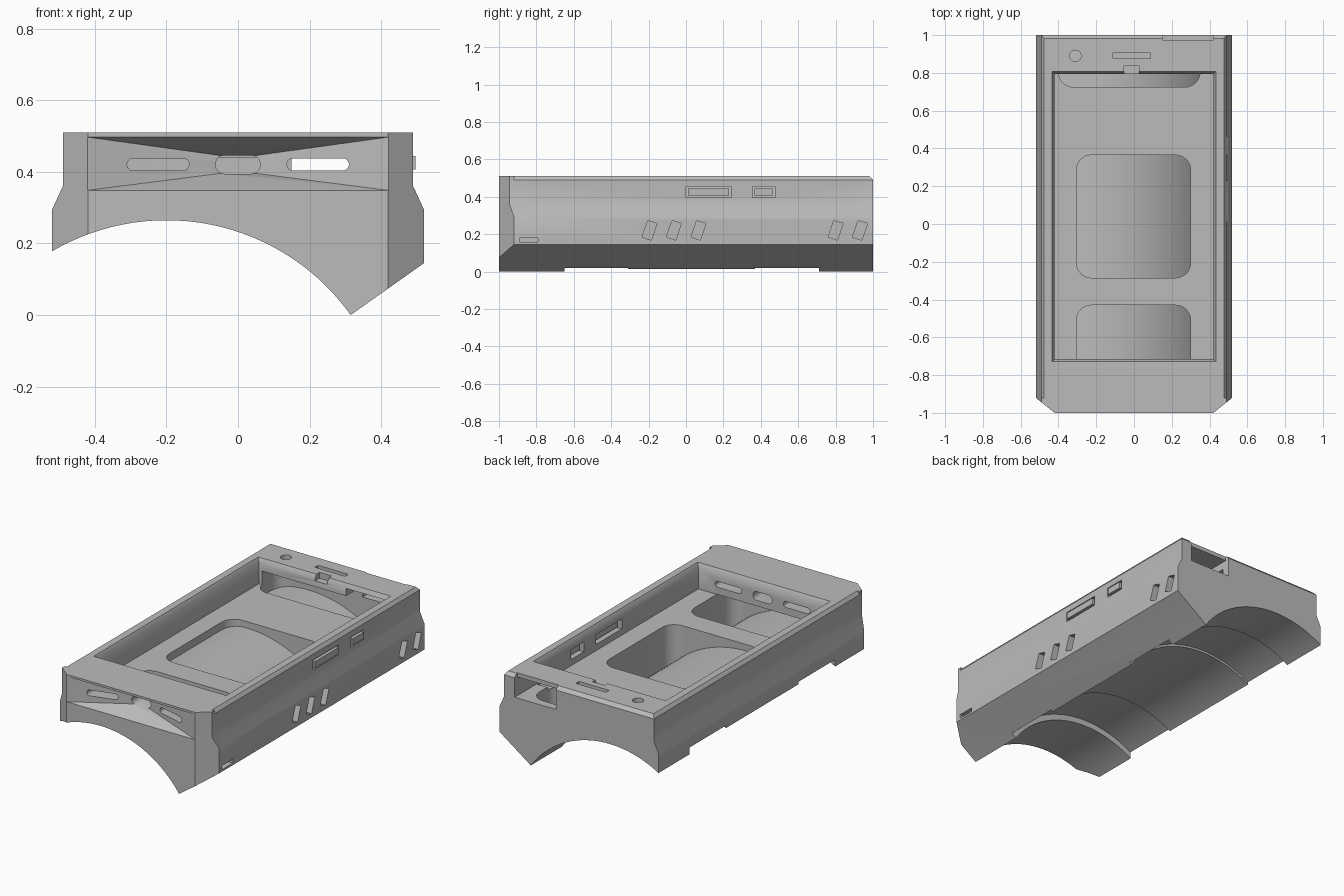
import bpy, bmesh
from math import sin, cos, pi
from mathutils import Vector

cube = bpy.data.objects.get("Cube")
if cube:
    bpy.data.objects.remove(cube, do_unlink=True)

grey = bpy.data.materials.new("matte grey")
grey.use_nodes = True
grey.diffuse_color = (0.5, 0.5, 0.5, 1)
grey.node_tree.nodes["Principled BSDF"].inputs["Base Color"].default_value = (0.5, 0.5, 0.5, 1)

ARCH_X, ARCH_Z, ARCH_R = -0.2, -0.368, 0.633


def loft(name, ring_a, ring_b):
    """Closed solid between two matching rings of points."""
    bm = bmesh.new()
    a = [bm.verts.new(p) for p in ring_a]
    b = [bm.verts.new(p) for p in ring_b]
    bm.faces.new(a)
    bm.faces.new(b)
    for i in range(len(a)):
        j = (i + 1) % len(a)
        bm.faces.new((a[i], a[j], b[j], b[i]))
    bmesh.ops.recalc_face_normals(bm, faces=bm.faces)
    mesh = bpy.data.meshes.new(name)
    bm.to_mesh(mesh)
    bm.free()
    mesh.materials.append(grey)
    obj = bpy.data.objects.new(name, mesh)
    bpy.context.collection.objects.link(obj)
    return obj


def prism(name, pts, axis, lo, hi):
    """Extrude a 2D outline along an axis; the outline keeps x, y, z order."""
    def place(p, t):
        v = list(p)
        v.insert("xyz".index(axis), t)
        return Vector(v)
    return loft(name, [place(p, lo) for p in pts], [place(p, hi) for p in pts])


def rounded(a0, a1, b0, b1, r, steps=8):
    """Rounded rectangle outline."""
    pts = []
    corners = ((a1 - r, b1 - r), (a0 + r, b1 - r), (a0 + r, b0 + r), (a1 - r, b0 + r))
    for k, (ca, cb) in enumerate(corners):
        for s in range(steps + 1):
            t = (k + s / steps) * pi / 2
            pts.append((ca + r * cos(t), cb + r * sin(t)))
    return pts


def rect(a0, a1, b0, b1):
    return [(a0, b0), (a1, b0), (a1, b1), (a0, b1)]


def boolean(target, tool):
    mod = target.modifiers.new("cut", 'BOOLEAN')
    mod.operation = 'DIFFERENCE'
    mod.solver = 'EXACT'
    mod.object = tool
    bpy.context.view_layer.objects.active = target
    bpy.ops.object.modifier_apply(modifier=mod.name)
    bpy.data.objects.remove(tool, do_unlink=True)


def arch(radius, lo, hi):
    n = 128
    pts = [(ARCH_X + radius * cos(2 * pi * i / n), ARCH_Z + radius * sin(2 * pi * i / n))
           for i in range(n)]
    return prism("arch_cutter", pts, "y", lo, hi)


# Main body: side walls with a waist, sloped lower right edge
half = [(0.49, 0.51), (0.49, 0.36), (0.52, 0.295)]
outline = half + [(0.52, 0.145), (0.315, 0), (0.2, -0.1), (-0.52, -0.1)]
outline += [(-x, z) for x, z in reversed(half)]
body = prism("mount_body", outline, "y", -1, 1)


def cut(pts, axis, lo, hi):
    boolean(body, prism("cutter", pts, axis, lo, hi))


# Wrist arch with strap bands and a shallower middle band
boolean(body, arch(ARCH_R, -1.1, 1.1))
for offset, lo, hi in ((0.035, -0.65, -0.31), (0.022, -0.31, 0.37), (0.035, 0.37, 0.71)):
    boolean(body, arch(ARCH_R + offset, lo, hi))

# Front corner slants and chamfered top edges
for s in (-1, 1):
    cut([(s * 0.395, -1.02), (s * 0.62, -1.02), (s * 0.62, -0.84)], "z", -0.2, 0.7)
    cut([(s * 0.474, 0.512), (s * 0.6, 0.512), (s * 0.6, 0.49), (s * 0.49, 0.49)], "y", -0.92, 1.1)
cut([(0.98, 0.512), (1.1, 0.512), (1.1, 0.49), (1.0, 0.49)], "x", -0.6, 0.6)

# Tray pocket with a chamfered rim
FLOOR = 0.36
cut(rect(-0.42, 0.42, -0.715, 0.795), "z", FLOOR, 0.6)


def rim_ring(d, z):
    return [(x, y, z) for x, y in rect(-0.42 - d, 0.42 + d, -0.715 - d, 0.795 + d)]


boolean(body, loft("rim_cutter", rim_ring(0, 0.485), rim_ring(0.016, 0.515)))

# Floor windows that end on a curved shell above the arch
for x0, x1, y0, y1, top in ((-0.305, 0.3, -0.285, 0.365, 0.4),
                            (-0.305, 0.3, -0.86, -0.43, FLOOR + 0.001),
                            (-0.4, 0.35, 0.725, 0.95, 0.44)):
    window = prism("window_cutter", rounded(x0, x1, y0, y1, 0.08), "z", -0.3, top)
    boolean(window, arch(0.69, -1.1, 1.1))
    boolean(body, window)

# Flared recess in the front face with three sound slots
boolean(body, loft("flare_cutter",
                   [(x, -1.001, z) for x, z in rect(-0.425, 0.425, 0.348, 0.498)],
                   [(x, -0.9, z) for x, z in rect(-0.05, 0.05, 0.396, 0.446)]))
for x0, x1, z0, z1 in ((-0.31, -0.137, 0.404, 0.438), (0.137, 0.31, 0.404, 0.438),
                       (-0.063, 0.062, 0.395, 0.446)):
    cut(rounded(x0, x1, z0, z1, (z1 - z0) * 0.49), "y", -1.1, -0.7)

# Rear socket opening
cut(rect(0.15, 0.42, 0.375, 0.485), "y", 0.78, 1.1)
cut(rect(0.15, 0.42, 0.975, 1.1), "z", 0.45, 0.6)

# Top plate details: round hole, slot and latch notch
cut(rounded(-0.34, -0.28, 0.86, 0.92, 0.0299), "z", 0.42, 0.6)
cut(rect(-0.11, 0.087, 0.875, 0.905), "z", 0.47, 0.6)
cut(rect(-0.053, 0.027, 0.78, 0.837), "z", 0.475, 0.6)

# Slanted side vents and the small lower slot
for y in (-0.195, -0.065, 0.067, 0.8, 0.93):
    cut([(y - 0.04, 0.185), (y + 0.01, 0.168), (y + 0.04, 0.258), (y - 0.01, 0.272)],
        "x", 0.44, 0.6)
cut(rect(-0.89, -0.79, 0.157, 0.18), "x", 0.47, 0.6)

# Side keys set in openings of the left wall
keys = []
for name, y0, y1 in (("long_key", 0.0, 0.24), ("short_key", 0.355, 0.475)):
    cut(rect(y0, y1, 0.397, 0.455), "x", 0.4, 0.6)
    g = 0.01
    keys.append(prism(name, rect(y0 + g, y1 - g, 0.397 + g, 0.455 - g), "x", 0.44, 0.497))

# Smooth shading that keeps the hard edges
bpy.ops.object.select_all(action='DESELECT')
for obj in [body] + keys:
    obj.select_set(True)
bpy.context.view_layer.objects.active = body
bpy.ops.object.shade_smooth_by_angle(angle=pi / 6)
